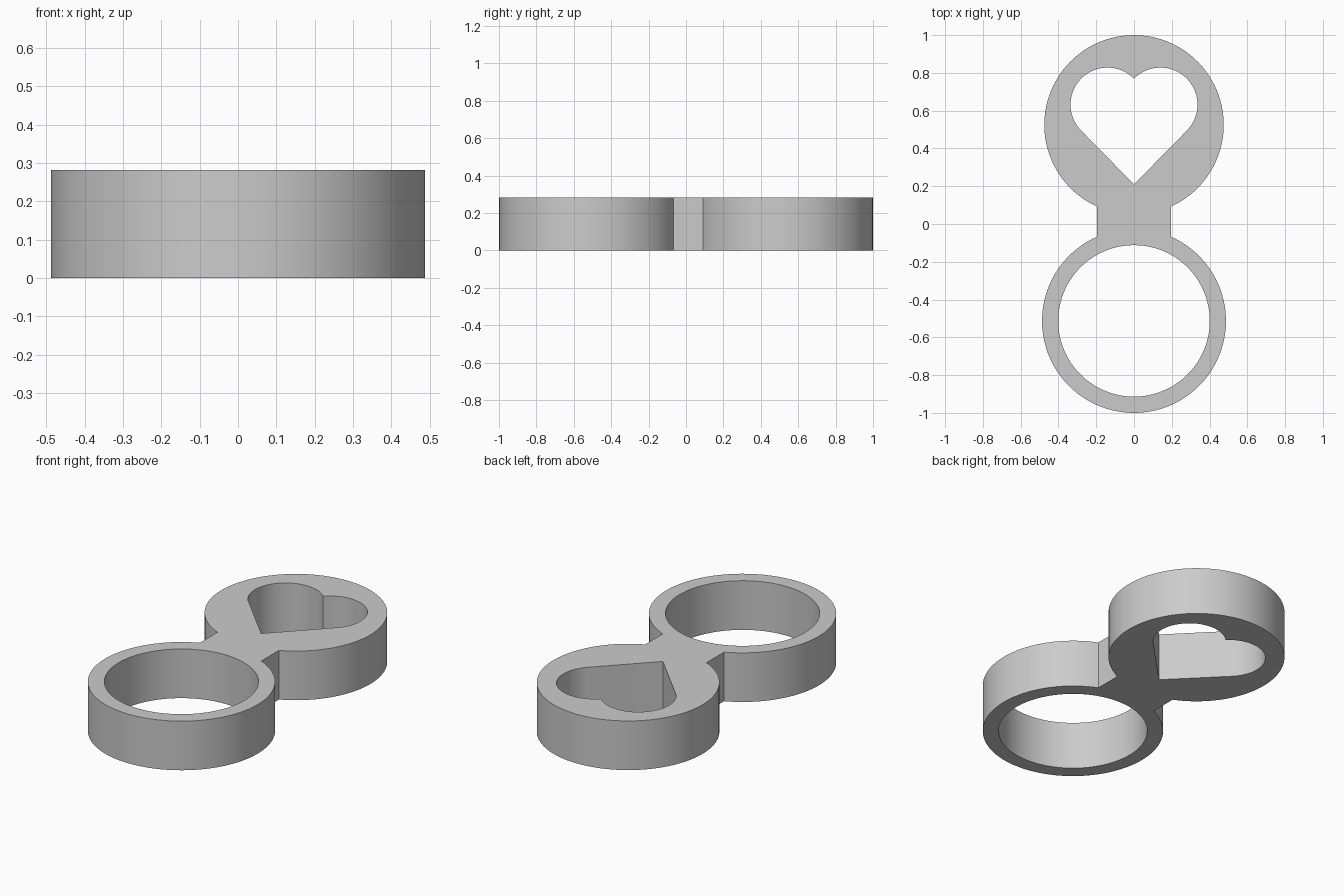
import bpy
import bmesh
from math import asin, cos, sin, radians, degrees

HEIGHT = 0.282
RING_Y, RING_R, HOLE_R = -0.513, 0.487, 0.401
DISC_Y, DISC_R = 0.525, 0.475
BRIDGE = 0.195                      # half width of the bridge
LOBE_X, LOBE_Y, LOBE_R = 0.14, 0.632, 0.196
TIP_Y, NOTCH_Y = 0.21, 0.77

cube = bpy.data.objects.get("Cube")
if cube:
    bpy.data.objects.remove(cube, do_unlink=True)


def arc(cx, cy, r, start, end, steps):
    """Points along an arc, angles in degrees, both ends included."""
    angles = [radians(start + (end - start) * i / steps) for i in range(steps + 1)]
    return [(cx + r * cos(a), cy + r * sin(a)) for a in angles]


# Outer outline: disc and ring arcs, joined by the straight bridge sides
disc_gap = degrees(asin(BRIDGE / DISC_R))
ring_gap = degrees(asin(BRIDGE / RING_R))
outline = arc(0, DISC_Y, DISC_R, disc_gap - 90, 270 - disc_gap, 88)
outline += arc(0, RING_Y, RING_R, 90 + ring_gap, 450 - ring_gap, 88)

# Round finger hole
round_hole = arc(0, RING_Y, HOLE_R, 0, 360, 100)[:-1]

# Heart hole: tip, one lobe, notch, and the mirrored lobe
lobe = arc(LOBE_X, LOBE_Y, LOBE_R, -45, 135, 48)[:-1]
heart_hole = [(0, TIP_Y)] + lobe + [(0, NOTCH_Y)]
heart_hole += [(-x, y) for x, y in reversed(lobe)]

# Fill the flat profile and extrude it upward
bm = bmesh.new()
for loop in (outline, round_hole, heart_hole):
    verts = [bm.verts.new((x, y, 0)) for x, y in loop]
    for i, v in enumerate(verts):
        bm.edges.new((verts[i - 1], v))
bmesh.ops.triangle_fill(bm, edges=bm.edges[:], use_beauty=True, normal=(0, 0, 1))
result = bmesh.ops.extrude_face_region(bm, geom=bm.faces[:], use_keep_orig=True)
top = [g for g in result["geom"] if isinstance(g, bmesh.types.BMVert)]
bmesh.ops.translate(bm, verts=top, vec=(0, 0, HEIGHT))
bmesh.ops.recalc_face_normals(bm, faces=bm.faces[:])
mesh = bpy.data.meshes.new("double_ring_body")
bm.to_mesh(mesh)
bm.free()

body = bpy.data.objects.new("double_ring_body", mesh)
bpy.context.collection.objects.link(body)

# Plain grey material
colour = (0.6, 0.6, 0.6, 1)
grey = bpy.data.materials.new("light_grey")
grey.use_nodes = True
grey.diffuse_color = colour
grey.node_tree.nodes["Principled BSDF"].inputs["Base Color"].default_value = colour
mesh.materials.append(grey)

# Smooth curved walls, sharp rims and corners
bpy.ops.object.select_all(action="DESELECT")
body.select_set(True)
bpy.context.view_layer.objects.active = body
bpy.ops.object.shade_smooth_by_angle(angle=radians(30))
